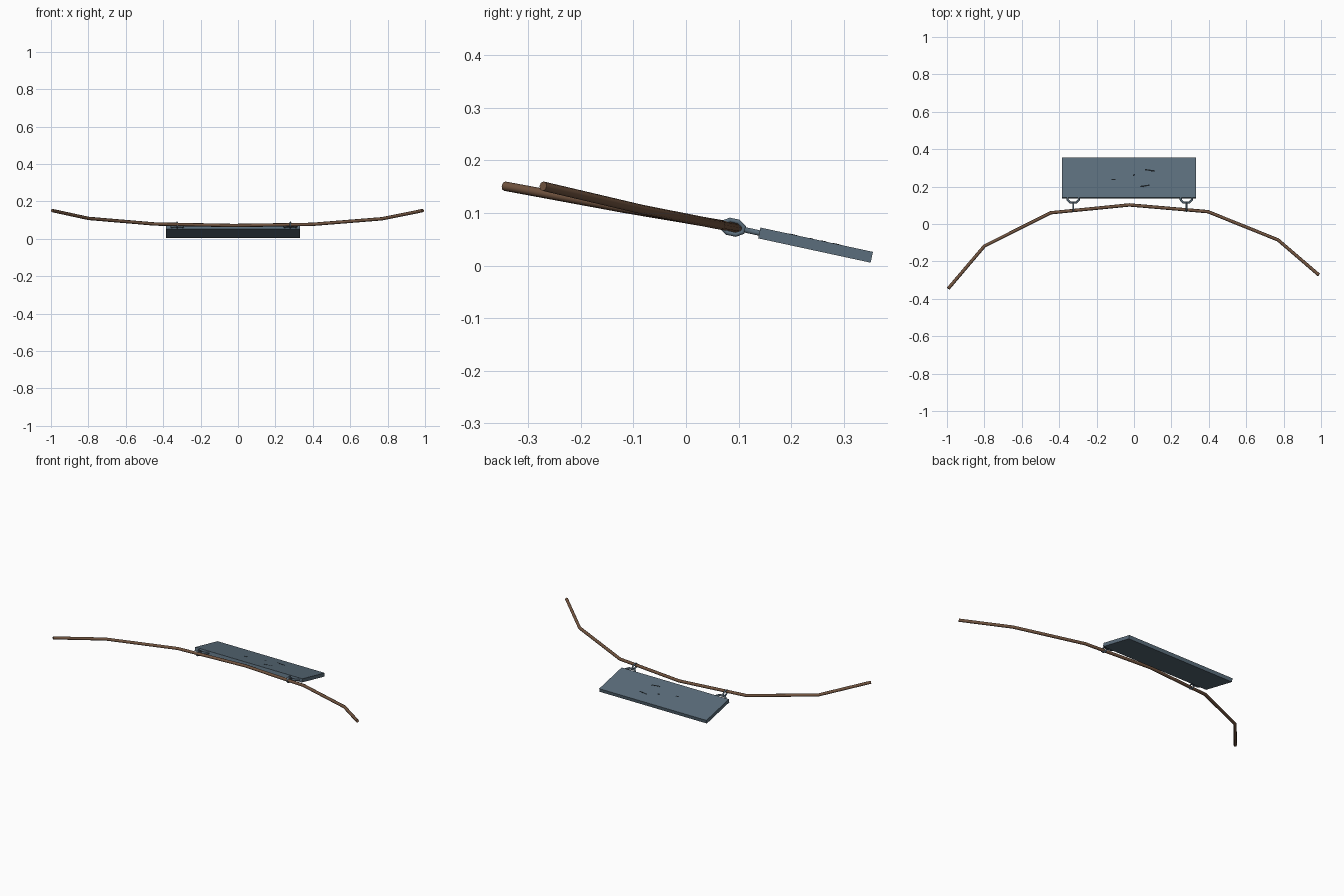
import bpy
import math
from mathutils import Matrix, Vector

if "Cube" in bpy.data.objects:
    bpy.data.objects.remove(bpy.data.objects["Cube"])


def material(name, rgb):
    m = bpy.data.materials.new(name)
    m.diffuse_color = (*rgb, 1)
    m.use_nodes = True
    m.node_tree.nodes["Principled BSDF"].inputs["Base Color"].default_value = m.diffuse_color
    return m


BROWN = material("brown_leather", (0.165, 0.088, 0.050))
STEEL = material("blue_grey_metal", (0.105, 0.155, 0.200))
DARK = material("dark_mark", (0.010, 0.014, 0.018))

# Everything metal lies in one plane tilted down towards the back
TILT = math.radians(-12.2)
FRAME = Matrix.Translation((0, 0.1, 0.0705)) @ Matrix.Rotation(TILT, 4, 'X')


def tube(name, pts, radius, mat, closed=False, res=1):
    cu = bpy.data.curves.new(name, 'CURVE')
    cu.dimensions = '3D'
    cu.bevel_depth = radius
    cu.bevel_resolution = res
    cu.use_fill_caps = True
    sp = cu.splines.new('POLY')
    sp.points.add(len(pts) - 1)
    for p, co in zip(sp.points, pts):
        p.co = (*co, 1)
    sp.use_cyclic_u = closed
    ob = bpy.data.objects.new(name, cu)
    bpy.context.collection.objects.link(ob)
    bpy.ops.object.select_all(action='DESELECT')
    ob.select_set(True)
    bpy.context.view_layer.objects.active = ob
    bpy.ops.object.convert(target='MESH')
    ob = bpy.context.object
    ob.data.materials.clear()
    ob.data.materials.append(mat)
    return ob


def box(name, centre, size, mat, turn=0):
    bpy.ops.mesh.primitive_cube_add(size=1)
    ob = bpy.context.object
    ob.name = name
    ob.data.transform(FRAME @ Matrix.Translation(centre)
                      @ Matrix.Rotation(turn, 4, 'Z') @ Matrix.Diagonal((*size, 1)))
    ob.data.materials.append(mat)
    return ob


# Cord
tube("cord", [(-0.993, -0.345, 0.151), (-0.80, -0.118, 0.109), (-0.445, 0.060, 0.079),
              (-0.025, 0.102, 0.071), (0.395, 0.066, 0.077), (0.77, -0.085, 0.107),
              (0.988, -0.272, 0.151)], 0.009, BROWN, res=2)

# Pendant plate
box("pendant_plate", (-0.0275, 0.150, 0), (0.716, 0.219, 0.021), STEEL)

# Small scratches on the plate
for i, (x, y, l, t) in enumerate([(-0.11, 0.139, 0.02, 0), (0, 0.163, 0.012, 0.5),
                                  (0.085, 0.189, 0.055, -0.15), (0.058, 0.104, 0.05, 0.15)]):
    box(f"scratch_{i}", (x, y, 0.0106), (l, 0.007, 0.001), DARK, t)

# Hangers: a staple on the plate edge and a link around the cord
for side, x in (("left", -0.325), ("right", 0.28)):
    staple = [(-0.030, 0.045), (-0.030, 0.030), (-0.017, 0.016),
              (0.017, 0.016), (0.030, 0.030), (0.030, 0.045)]
    tube(f"{side}_staple", [FRAME @ Vector((x + u, v, 0)) for u, v in staple], 0.006, STEEL)
    link = [(math.cos(k * math.pi / 4 + math.pi / 8) * 0.022,
             math.sin(k * math.pi / 4 + math.pi / 8) * 0.0135) for k in range(8)]
    tube(f"{side}_link", [FRAME @ Vector((x, u - 0.011, v)) for u, v in link],
         0.005, STEEL, closed=True)
